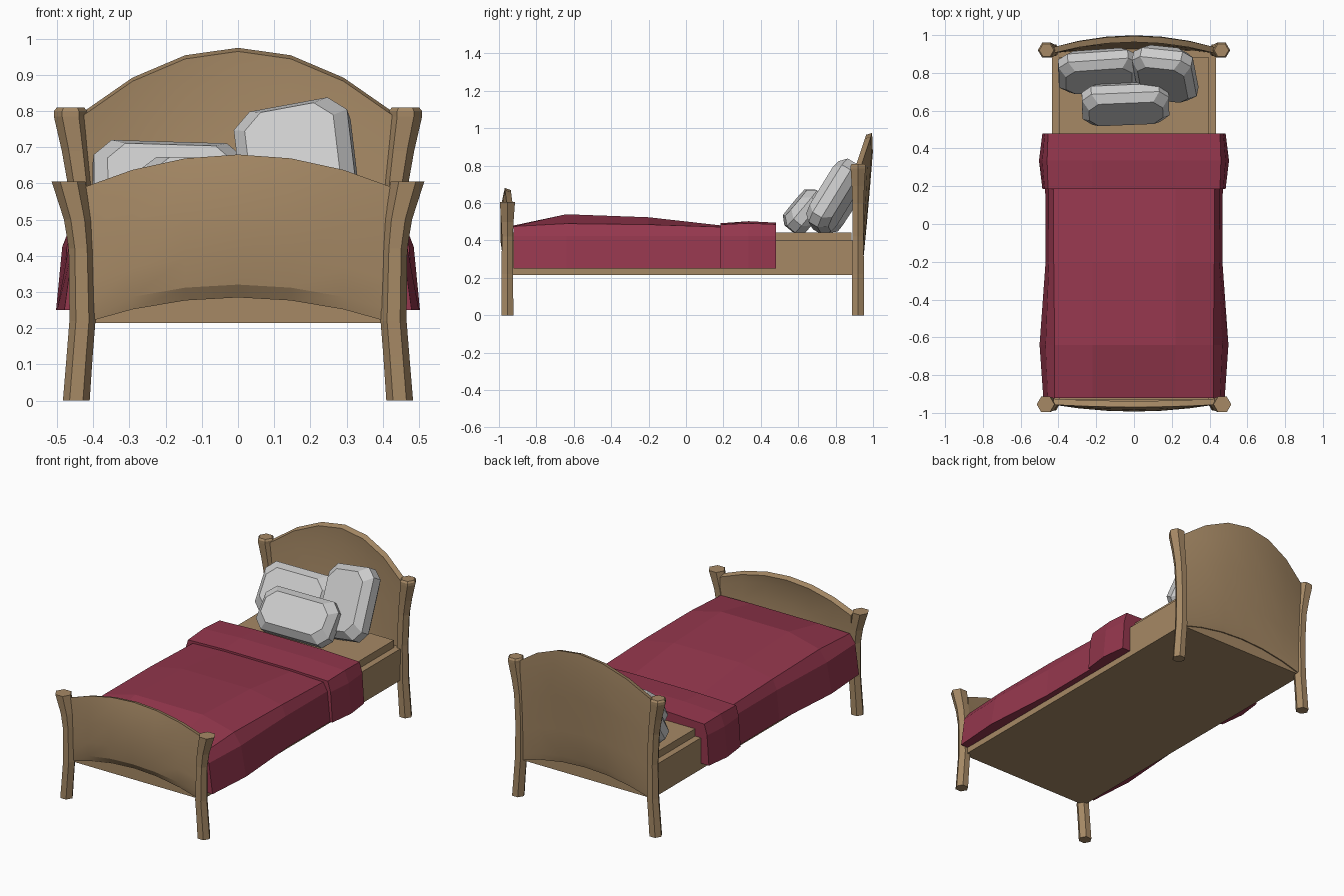
import bpy, bmesh
from math import cos, sin, pi, radians
from mathutils import Matrix, Vector

if "Cube" in bpy.data.objects:
    bpy.data.objects.remove(bpy.data.objects["Cube"])


def material(name, rgb):
    m = bpy.data.materials.new(name)
    m.use_nodes = True
    m.diffuse_color = (*rgb, 1)
    m.node_tree.nodes["Principled BSDF"].inputs["Base Color"].default_value = (*rgb, 1)
    return m


WOOD = material("warm wood", (0.38, 0.25, 0.13))
RED = material("crimson cloth", (0.30, 0.038, 0.075))
GREY = material("pale grey linen", (0.60, 0.60, 0.60))


def loft(name, rings, mat, matrix=None):
    """Closed solid skinned through a list of equal-length rings."""
    bm = bmesh.new()
    loops = [[bm.verts.new(p) for p in ring] for ring in rings]
    n = len(loops[0])
    for a, b in zip(loops, loops[1:]):
        for i in range(n):
            j = (i + 1) % n
            bm.faces.new((a[i], a[j], b[j], b[i]))
    bm.faces.new(loops[0])
    bm.faces.new(loops[-1])
    bmesh.ops.recalc_face_normals(bm, faces=bm.faces)
    if matrix:
        bm.transform(matrix)
    me = bpy.data.meshes.new(name)
    bm.to_mesh(me)
    bm.free()
    me.materials.append(mat)
    ob = bpy.data.objects.new(name, me)
    bpy.context.collection.objects.link(ob)
    return ob


def box(name, half_x, y0, y1, z0, z1, mat):
    corners = [(-half_x, y0), (half_x, y0), (half_x, y1), (-half_x, y1)]
    return loft(name, [[(x, y, z) for x, y in corners] for z in (z0, z1)], mat)


# Bowed hexagonal posts: (height, x centre, radius)
FRONT = [(0, .447, .037), (.12, .438, .036), (.22, .43, .036), (.42, .434, .034),
         (.5, .443, .038), (.605, .468, .047)]
BACK = [(0, .447, .037), (.12, .438, .036), (.22, .43, .036), (.42, .428, .034),
        (.6, .436, .035), (.69, .448, .039), (.785, .463, .046), (.8, .463, .046), (.81, .463, .038)]


def post(name, side, y, profile):
    rings = [[(side * (x + r * cos(k * pi / 3)), y + r * sin(k * pi / 3), z)
              for k in range(6)] for z, x, r in profile]
    loft(name, rings, WOOD)


for side, label in ((1, "left"), (-1, "right")):
    post("front_post_" + label, side, -.955, FRONT)
    post("back_post_" + label, side, .92, BACK)


# Arched end boards that bow outward; bow lists (height fraction, outward amount)
def end_board(name, direction, y, edge_z, rise, bow):
    rings = []
    for k in range(-3, 4):
        u = k / 3 * 1.03 if abs(k) < 3 else k / 3
        arch = 1 - u * u
        low, high = .215 + .07 * arch, edge_z + rise * arch
        outer = [(.425 * u, direction * (y + b * arch), low + t * (high - low)) for t, b in bow]
        inner = [(p[0], p[1] - direction * .032, p[2]) for p in reversed(outer)]
        inner[0] = (inner[0][0], inner[0][1], inner[0][2] - .01)
        rings.append(outer + inner)
    ob = loft(name, rings, WOOD)
    bpy.ops.object.select_all(action="DESELECT")
    ob.select_set(True)
    bpy.context.view_layer.objects.active = ob
    bpy.ops.object.shade_smooth_by_angle(angle=radians(20))


end_board("footboard", -1, .957, .59, .09,
          [(0, 0), (.09, .024), (.3, .036), (.6, .035), (.85, .025), (1, .012)])
end_board("headboard", 1, .937, .80, .175,
          [(0, 0), (.06, .014), (.3, .03), (.6, .048), (.85, .062), (1, .058)])

# Bed frame and raised slab
box("bed_frame", .433, -.95, .93, .215, .40, WOOD)
box("bed_slab", .395, -.93, .885, .40, .443, WOOD)


# Draped cloth: stations of (y, hem x, shoulder x, shoulder z, crown z)
def cloth(name, stations):
    rings = []
    for y, hem, top, z_edge, z_mid in stations:
        half = [(hem, .25), (top + (hem - top) * .6, .425), (top, z_edge), (.22, z_mid)]
        rings.append([(x, y, z) for x, z in half] + [(-x, y, z) for x, z in reversed(half)])
    loft(name, rings, RED)


cloth("blanket", [(-.922, .48, .42, .475, .48), (-.64, .50, .42, .49, .54),
                  (-.2, .468, .425, .485, .524), (.19, .47, .425, .472, .48)])
cloth("blanket_fold", [(.185, .485, .455, .485, .492), (.335, .503, .46, .492, .503),
                       (.48, .485, .455, .486, .495)])


# Faceted pillows leaning back against the headboard
def pillow(name, centre, w, h, t, lean, roll, yaw):
    rings = []
    for depth, inset in ((-.5, .035), (-.2, 0), (.2, 0), (.5, .035)):
        a, b, c = w / 2 - inset, h / 2 - inset, .05
        outline = [(a - c, b), (a, b - c), (a, c - b), (a - c, -b),
                   (c - a, -b), (-a, c - b), (-a, b - c), (c - a, b)]
        rings.append([(x, depth * t, z) for x, z in outline])
    turn = (Matrix.Rotation(radians(yaw), 4, "Z") @ Matrix.Rotation(radians(-lean), 4, "X")
            @ Matrix.Rotation(radians(roll), 4, "Y"))
    loft(name, rings, GREY, Matrix.Translation(Vector(centre)) @ turn)


pillow("pillow_right", (-.19, .81, .58), .42, .29, .13, 33, 2, 5)
pillow("pillow_left", (.165, .795, .635), .32, .40, .14, 30, -12, -12)
pillow("pillow_front", (-.045, .635, .557), .46, .25, .14, 40, 1, 3)
